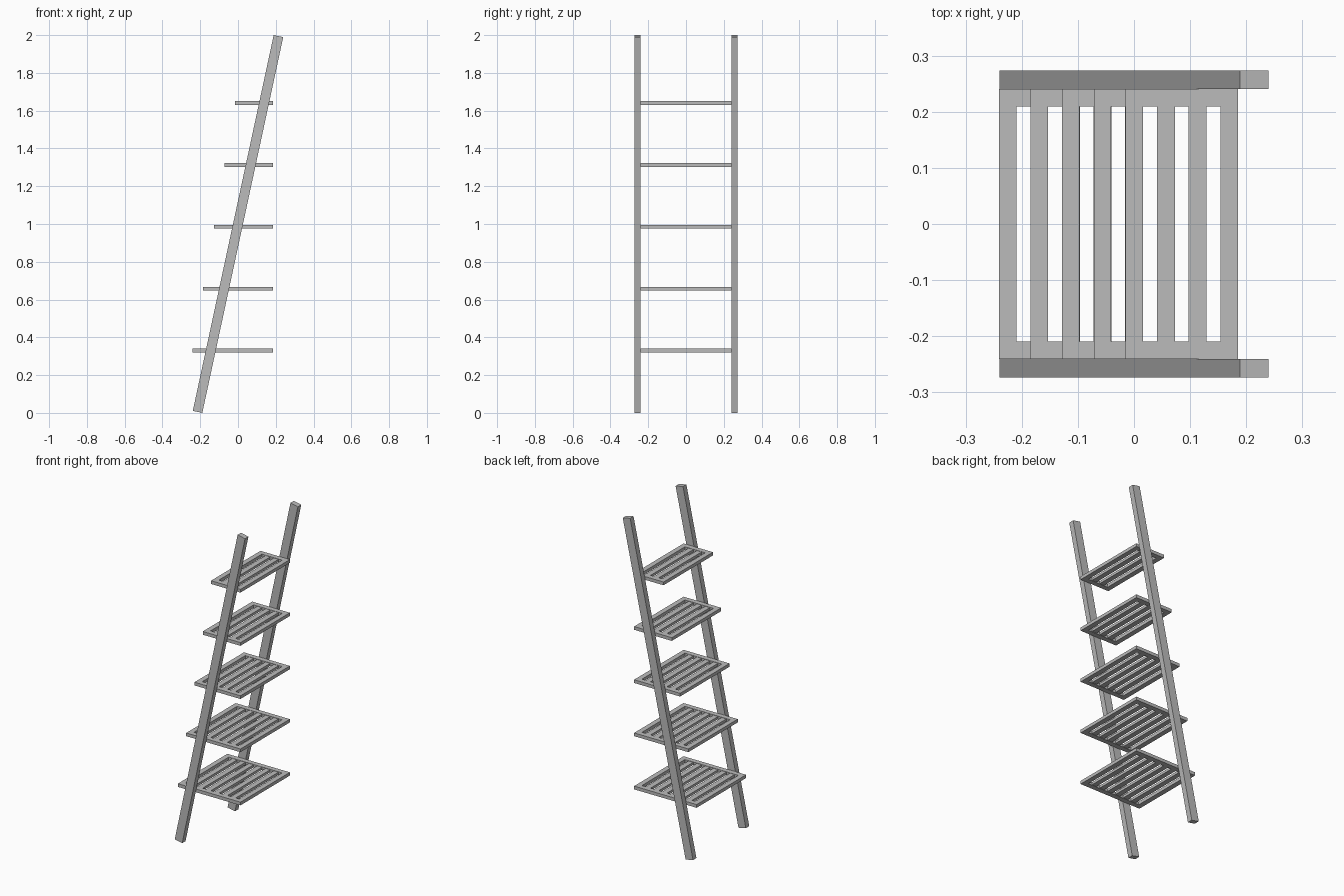
import bpy
import math

cube = bpy.data.objects.get("Cube")
if cube:
    bpy.data.objects.remove(cube, do_unlink=True)

grey = bpy.data.materials.new("plain_grey")
grey.use_nodes = True
colour = (0.5, 0.5, 0.5, 1)
grey.diffuse_color = colour
grey.node_tree.nodes["Principled BSDF"].inputs["Base Color"].default_value = colour


def box(name, centre, size, tilt=0):
    """Box of the given size, tilted about the y axis."""
    bpy.ops.mesh.primitive_cube_add(size=1, location=centre, rotation=(0, tilt, 0))
    ob = bpy.context.object
    ob.name = name
    ob.scale = size
    bpy.ops.object.transform_apply(location=False, rotation=False, scale=True)
    ob.data.materials.append(grey)
    return ob


# Leaning side rails with square-cut ends
TILT = math.radians(12.15)
RAIL_W, RAIL_T = 0.0515, 0.033
RAIL_L = (2 - RAIL_W * math.sin(TILT)) / math.cos(TILT)
for side, y in (("front", -0.257), ("back", 0.257)):
    box(f"{side}_rail", (0, y, 1), (RAIL_W, RAIL_T, RAIL_L), TILT)

# Slatted shelves, each one slat shorter than the one below
BACK, PITCH, BAR, THICK = 0.185, 0.0564, 0.031, 0.02
HALF = 0.2405
for level in range(5):
    z = 0.33 + 0.3275 * level
    gaps = 7 - level
    left = BACK - BAR - gaps * PITCH
    # End bars of the frame run the full depth of the shelf
    for side, s in (("front", -1), ("back", 1)):
        box(f"shelf_{level + 1}_{side}_bar",
            ((left + BACK) / 2, s * (HALF - BAR / 2), z),
            (BACK - left, BAR, THICK))
    # Outer frame bars and the thinner slats between them
    for i in range(gaps + 1):
        outer = i in (0, gaps)
        part = "edge_bar" if outer else "slat"
        box(f"shelf_{level + 1}_{part}_{i + 1}",
            (left + BAR / 2 + i * PITCH, 0, z),
            (BAR if outer else BAR + 0.001, 2 * (HALF - BAR),
             THICK if outer else THICK * 0.8))
